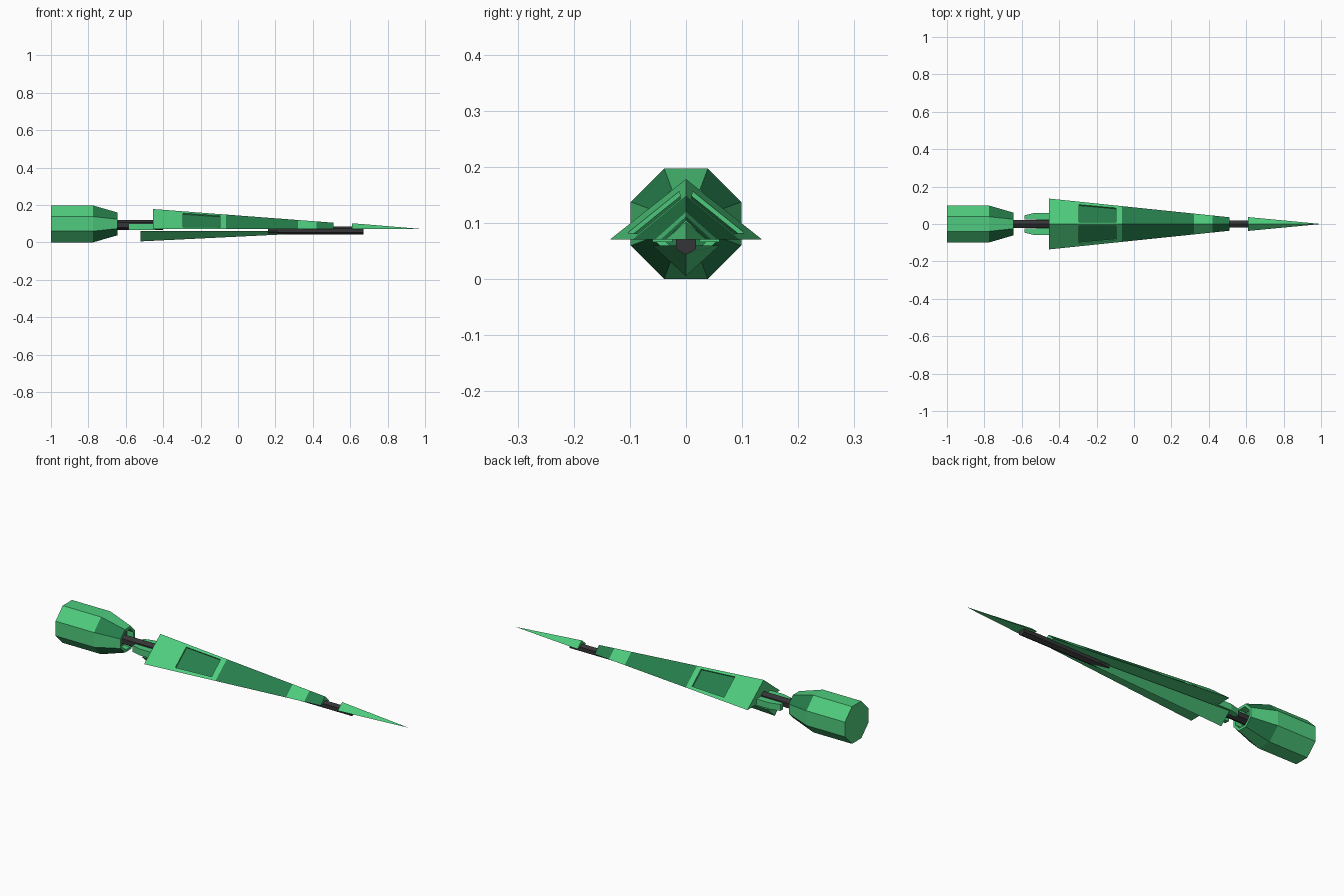
import bpy
import bmesh
from math import sin, cos, pi

cube = bpy.data.objects.get("Cube")
if cube:
    bpy.data.objects.remove(cube, do_unlink=True)


def material(name, rgb):
    m = bpy.data.materials.new(name)
    m.use_nodes = True
    m.diffuse_color = (*rgb, 1)
    m.node_tree.nodes["Principled BSDF"].inputs["Base Color"].default_value = (*rgb, 1)
    return m


MATS = [material("light green", (0.077, 0.6, 0.205)),
        material("dark green", (0.019, 0.205, 0.07)),
        material("charcoal", (0.035, 0.035, 0.038))]
LIGHT, DARK, GREY = range(3)


def loft(name, sections, colour=lambda bay, side: LIGHT, finish=None):
    """Skin a list of (x, [(y, z), ...]) sections, with both ends capped."""
    bm = bmesh.new()
    rings = [[bm.verts.new((x, y, z)) for y, z in pts] for x, pts in sections]
    n = len(rings[0])
    bays = {}
    for i in range(len(rings) - 1):
        a, b = rings[i], rings[i + 1]
        for k in range(n):
            j = (k + 1) % n
            f = bm.faces.new((a[k], a[j], b[j], b[k]))
            f.material_index = colour(i, k)
            bays[i, k] = f
    caps = [bm.faces.new(rings[0]), bm.faces.new(rings[-1])]
    for f, i in zip(caps, (0, len(rings) - 2)):
        f.material_index = GREY if colour(i, 0) == GREY else LIGHT
    bmesh.ops.recalc_face_normals(bm, faces=bm.faces[:])
    if finish:
        finish(bm, bays, caps)
    bmesh.ops.remove_doubles(bm, verts=bm.verts[:], dist=0.0001)
    me = bpy.data.meshes.new(name)
    bm.to_mesh(me)
    bm.free()
    for m in MATS:
        me.materials.append(m)
    ob = bpy.data.objects.new(name, me)
    bpy.context.collection.objects.link(ob)
    return ob


def sink(bm, face, depth, mat):
    """Push a face inward, leaving side walls."""
    move = face.normal * -depth
    new = bmesh.ops.extrude_discrete_faces(bm, faces=[face])["faces"][0]
    new.material_index = mat
    bmesh.ops.translate(bm, verts=new.verts[:], vec=move)


# Engine: chamfered square drum with a tapered, hollow nose
ENGINE_Z = 0.0985


def octagon(h, c):
    pts = [(c, h), (h, c), (h, -c), (c, -h), (-c, -h), (-h, -c), (-h, c), (-c, h)]
    return [(y, ENGINE_Z + z) for y, z in pts]


def hollow_nose(bm, bays, caps):
    bmesh.ops.inset_individual(bm, faces=[caps[1]], thickness=0.014)
    sink(bm, caps[1], 0.04, DARK)


loft("engine",
     [(-1, octagon(0.0985, 0.039)), (-0.775, octagon(0.0985, 0.039)),
      (-0.645, octagon(0.061, 0.025))],
     lambda bay, side: DARK if bay == 1 and side % 2 == 0 else LIGHT, hollow_nose)


# Rods: six-sided bars joining the parts
def rod(name, x0, x1, z, r):
    ring = [(r * sin(k * pi / 3), z + r * cos(k * pi / 3)) for k in range(6)]
    loft(name, [(x0, ring), (x1, ring)], lambda bay, side: GREY)


rod("rear_rod", -0.69, -0.4, 0.0925, 0.026)
rod("front_rod", 0.16, 0.67, 0.064, 0.021)

# Upper hull: tapered roof with colour bands and a sunken panel on each slope
BASE = 0.07
STATIONS = [-0.455, -0.295, -0.095, -0.065, 0.32, 0.42, 0.51]


def roof(x):
    s = (x - STATIONS[0]) / (STATIONS[-1] - STATIONS[0])
    w, h = 0.136 - 0.1 * s, 0.108 - 0.073 * s
    return x, [(t * w, BASE + (1 - abs(t)) * h) for t in (-1, -0.87, -0.1, 0, 0.1, 0.87, 1)]


def hull_colour(bay, side):
    return DARK if side < 6 and bay in (3, 5) else LIGHT


def hull_panels(bm, bays, caps):
    for side in (1, 4):
        sink(bm, bays[1, side], 0.008, DARK)


loft("upper_hull", [roof(x) for x in STATIONS], hull_colour, hull_panels)

# Nose tip
loft("nose_tip", [(0.61, [(-0.037, BASE), (0, 0.102), (0.037, BASE)]),
                  (1, [(0, BASE)] * 3)])

# Lower keel: V-shaped wedge
loft("lower_keel", [(-0.52, [(-0.06, 0.06), (0.06, 0.06), (0, 0.005)]),
                    (0.3, [(-0.014, 0.06), (0.014, 0.06), (0, 0.045)])])

# Neck blocks on either side of the rear rod
for label, s in (("left", 1), ("right", -1)):
    def block(x, outer):
        return x, [(s * 0.024, 0.066), (s * outer, 0.066), (s * outer, 0.1), (s * 0.024, 0.1)]
    loft("neck_block_" + label, [block(-0.585, 0.046), block(-0.53, 0.06), block(-0.44, 0.06)])
